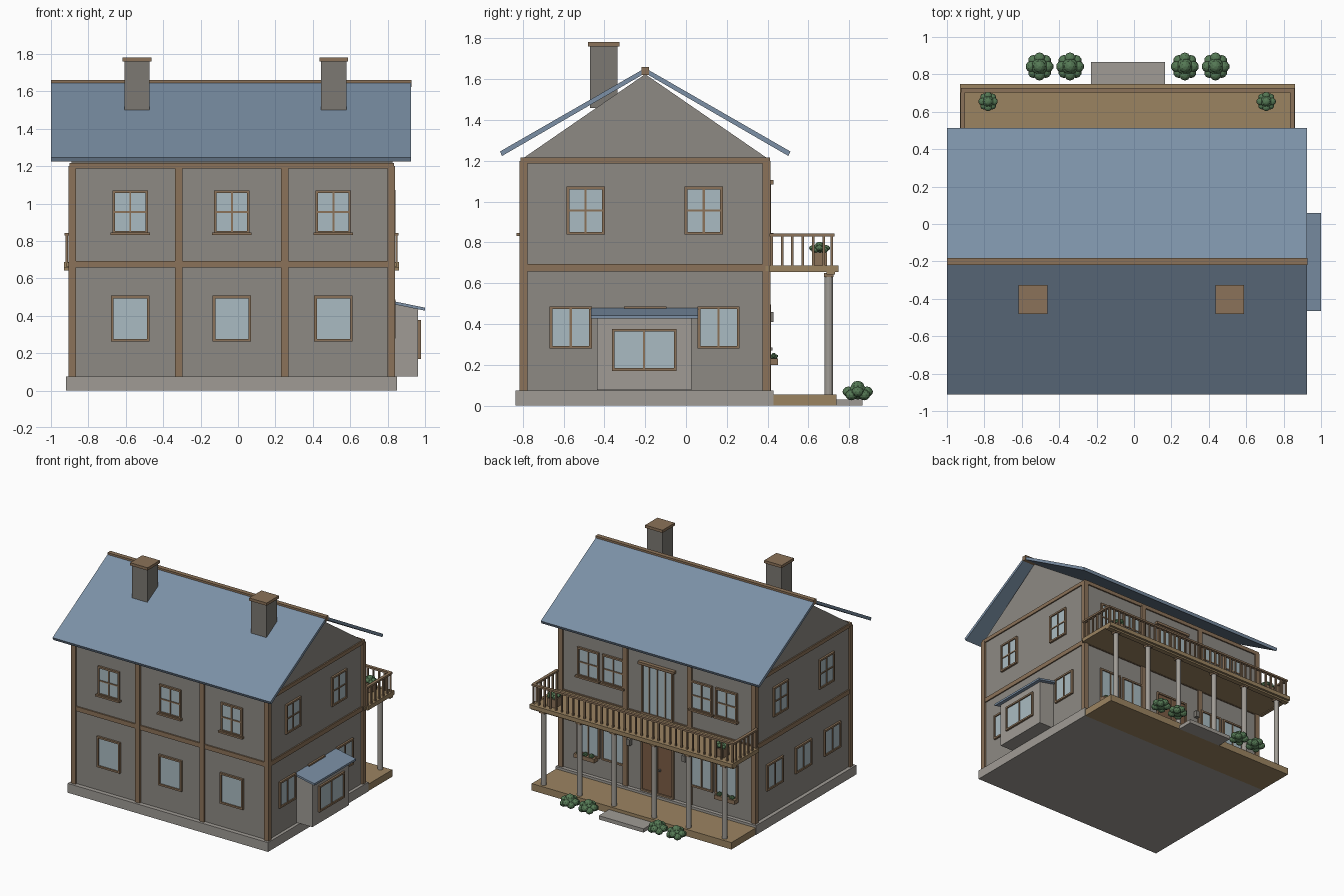
import bpy, bmesh
from math import cos, sin, pi
from mathutils import Matrix, Vector

if "Cube" in bpy.data.objects:
    bpy.data.objects.remove(bpy.data.objects["Cube"])

def mat(name, r, g, b):
    m = bpy.data.materials.new(name)
    m.diffuse_color = (r, g, b, 1)
    m.use_nodes = True
    m.node_tree.nodes["Principled BSDF"].inputs["Base Color"].default_value = m.diffuse_color
    return m

WALL = mat("wall_stone", .27, .255, .23)
PALE = mat("pale_stone", .35, .33, .30)
WOOD = mat("timber", .26, .17, .10)
DECK = mat("deck_wood", .33, .23, .12)
DOOR = mat("door_wood", .20, .11, .06)
ROOF = mat("roof_blue", .20, .28, .38)
DARK = mat("chimney_stone", .20, .19, .17)
GLASS = mat("glass", .40, .50, .54)
LEAF = mat("leaf", .09, .19, .09)
CX, CY = -.033, -.2   # centre of the house body

def finish(name, bm, m):
    me = bpy.data.meshes.new(name)
    bmesh.ops.recalc_face_normals(bm, faces=bm.faces)
    bm.to_mesh(me)
    bm.free()
    me.materials.append(m)
    ob = bpy.data.objects.new(name, me)
    bpy.context.collection.objects.link(ob)
    return ob

def boxes(name, spans, m, tf=Matrix()):
    """One object from boxes given as (x0, x1, y0, y1, z0, z1)."""
    bm = bmesh.new()
    for x0, x1, y0, y1, z0, z1 in spans:
        t = Matrix.Translation(((x0 + x1) / 2, (y0 + y1) / 2, (z0 + z1) / 2))
        s = Matrix.Diagonal((x1 - x0, y1 - y0, z1 - z0, 1))
        bmesh.ops.create_cube(bm, size=1, matrix=tf @ t @ s)
    return finish(name, bm, m)

def prism(name, pts, a, b, m, axis='x'):
    """Extrude a profile along x (pts are y,z) or along y (pts are x,z)."""
    bm = bmesh.new()
    vs = [bm.verts.new((a, p, z) if axis == 'x' else (p, a, z)) for p, z in pts]
    f = bm.faces.new(vs)
    r = bmesh.ops.extrude_face_region(bm, geom=[f])
    d = Vector((b - a, 0, 0)) if axis == 'x' else Vector((0, b - a, 0))
    bmesh.ops.translate(bm, vec=d, verts=[v for v in r['geom'] if isinstance(v, bmesh.types.BMVert)])
    return finish(name, bm, m)

def side_matrix(side, u, z, wall):
    """Local x runs along the wall, local -y points outward."""
    ang = {'front': 0, 'right': pi / 2, 'back': pi, 'left': -pi / 2}[side]
    loc = (u, wall, z) if side in ('front', 'back') else (wall, u, z)
    return Matrix.Translation(loc) @ Matrix.Rotation(ang, 4, 'Z')

def window(name, side, u, z, wall, w, h, nx=2, nz=1, sill=False, m=WOOD, pane=GLASS):
    tf = side_matrix(side, u, z, wall)
    a, b, t, d = w / 2, h / 2, .014, -.016
    parts = [(-a, -a + t, d, 0, -b, b), (a - t, a, d, 0, -b, b),
             (-a + t, a - t, d, 0, -b, -b + t), (-a + t, a - t, d, 0, b - t, b)]
    for i in range(1, nx):
        c = -a + w * i / nx
        parts.append((c - .005, c + .005, d * .8, 0, -b + t, b - t))
    for i in range(1, nz):
        c = -b + h * i / nz
        parts.append((-a + t, a - t, d * .75, 0, c - .005, c + .005))
    if sill:
        parts.append((-a - .01, a + .01, -.03, 0, -b - .008, -b + .006))
    boxes(name + "_frame", parts, m, tf)
    boxes(name + "_pane", [(-a + t / 2, a - t / 2, -.006, .004, -b + t / 2, b - t / 2)], pane, tf)

def bush(name, x, y, z, r, hz):
    bm = bmesh.new()
    lobes = [(0, 0, .15, .62), (0, 0, .5, .45)]
    lobes += [(.6 * cos(i * pi / 4), .6 * sin(i * pi / 4), .12 * (-1) ** i, .4) for i in range(8)]
    for lx, ly, lz, s in lobes:
        bmesh.ops.create_icosphere(bm, subdivisions=2, radius=s * r, matrix=Matrix.Translation(
            (x + lx * r, y + ly * r, z + lz * hz)) @ Matrix.Diagonal((1, 1, hz / r, 1)))
    finish(name, bm, LEAF)

# House body, plinth and gables
X0, X1, Y0, Y1 = -.89, .825, -.80, .40
boxes("plinth", [(-.92, .85, -.835, .43, 0, .074)], PALE)
boxes("walls", [(X0, X1, Y0, Y1, .07, 1.21)], WALL)
prism("gables", [(-.81, 1.205), (.41, 1.205), (CY, 1.625)], X0, X1, WALL)

# Timber framing
posts = []
for x in (-.885, -.318, .25, .82):
    for y in (-.797, .395):
        posts.append((x - .02, x + .02, y - .019, y + .019, .074, 1.2))
boxes("timber_posts", posts, WOOD)
for n, z0, z1 in (("mid", .658, .694), ("top", 1.187, 1.217)):
    boxes(n + "_beams", [(-.9, .835, -.811, -.79, z0, z1), (-.9, .835, .39, .411, z0, z1),
                         (-.9, -.88, -.79, .39, z0, z1), (.815, .835, -.79, .39, z0, z1)], WOOD)

# Roof and ridge
for n, s in (("front", -1), ("back", 1)):
    prism(n + "_roof", [(CY, 1.655), (CY + s * .712, 1.246), (CY + s * .702, 1.224), (CY, 1.63)],
          -1.0, .925, ROOF)
boxes("ridge_beam", [(-1.0, .928, CY - .018, CY + .018, 1.622, 1.66)], WOOD)

# Chimneys
for i, x in enumerate((-.54, .512)):
    boxes(f"chimney_{i}", [(x - .068, x + .068, -.47, -.335, 1.46, 1.765)], DARK)
    boxes(f"chimney_cap_{i}", [(x - .077, x + .077, -.48, -.325, 1.76, 1.782)], WOOD)

# Front windows
for i in (-1, 0, 1):
    x = CX + i * .543
    window(f"front_upper_window_{i + 1}", 'front', x, .955, Y0, .19, .23, 2, 2, True)
    window(f"front_lower_window_{i + 1}", 'front', x, .385, Y0, .205, .245, 1, 1)

# Side windows
for side, wall in (('right', X1), ('left', X0)):
    for i, y in enumerate((-.492, .087)):
        window(f"{side}_upper_window_{i}", side, y, .956, wall, .188, .235, 2, 2)
    for i, y in enumerate((-.565, CY, .16)):
        window(f"{side}_lower_window_{i}", side, y, .383, wall, .207, .208, 2, 1)

# Bay on the right side
prism("bay_walls", [(X1 - .01, .076), (.963, .076), (.963, .435), (X1 - .01, .468)], -.437, .027, PALE, 'y')
prism("bay_roof", [(X1, .463), (X1, .479), (1.0, .443), (1.0, .427)], -.465, .06, ROOF, 'y')
window("bay_window", 'right', -.205, .273, .963, .318, .207, 2, 1)

# Back windows, doors, lanterns and flower boxes
for k, s in enumerate((-1, 1)):
    for j, off in enumerate((.39, .61)):
        x = CX + s * off
        window(f"back_upper_window_{k}{j}", 'back', x, .955, Y1, .19, .23, 2, 2, True)
        window(f"back_lower_window_{k}{j}", 'back', x, .36, Y1, .2, .27, 2, 1)
    x = CX + s * .62
    boxes(f"flower_box_{k}", [(x - .09, x + .09, .40, .45, .2, .232)], WOOD)
    for j in (-1, 0, 1):
        bush(f"box_flowers_{k}{j + 1}", x + j * .055, .43, .24, .022, .02)
    x = CX + s * .245
    boxes(f"lantern_{k}", [(x - .015, x + .015, .40, .43, .41, .46)], DARK)
window("balcony_door", 'back', CX, .89, Y1, .28, .4, 4, 1)
boxes("balcony_door_lintel", [(CX - .16, CX + .16, .4, .43, 1.085, 1.105)], WOOD)
window("entrance_door", 'back', CX, .285, Y1, .29, .42, 2, 1, pane=DOOR)
boxes("door_knobs", [(CX + s * .025 - .006, CX + s * .025 + .006, .4, .425, .27, .285) for s in (-1, 1)], DARK)

# Porch deck and step
boxes("porch_deck", [(-.917, .847, .43, .737, 0, .055)], DECK)
boxes("porch_step", [(-.23, .165, .737, .865, 0, .03)], PALE)

# Porch columns with capitals
bm = bmesh.new()
caps = []
for off in (.178, .48, .8):
    for s in (-1, 1):
        x = CX + s * off
        bmesh.ops.create_cone(bm, cap_ends=True, segments=12, radius1=.02, radius2=.02, depth=.6,
                              matrix=Matrix.Translation((x, .70, .35)))
        caps.append((x - .024, x + .024, .676, .724, .63, .65))
columns = finish("porch_columns", bm, PALE)
boxes("column_capitals", caps, WOOD)

# Balcony floor, edge beam and railing
boxes("balcony_floor", [(-.917, .847, .39, .742, .66, .685)], DECK)
boxes("balcony_beams", [(-.93, .86, .69, .73, .642, .672), (-.93, -.905, .41, .745, .655, .687),
                        (.835, .86, .41, .745, .655, .687), (-.93, .86, .725, .748, .655, .687)], DECK)
RX0, RX1, RY = -.915, .847, .715
boxes("balcony_handrail", [(RX0 - .01, RX1 + .01, RY - .012, RY + .012, .828, .843),
                           (RX0 - .012, RX0 + .012, .41, RY - .012, .828, .843),
                           (RX1 - .012, RX1 + .012, .41, RY - .012, .828, .843)], WOOD)
bal = []
for i in range(36):
    x = RX0 + (RX1 - RX0) * i / 35
    bal.append((x - .006, x + .006, RY - .006, RY + .006, .68, .83))
for x in (RX0, RX1):
    for i in range(6):
        y = .42 + i * .051
        bal.append((x - .006, x + .006, y - .006, y + .006, .68, .83))
boxes("balcony_balusters", bal, WOOD)

# Planting: balcony pots and garden bushes
for i, x in enumerate((-.78, .707)):
    boxes(f"plant_pot_{i}", [(x - .037, x + .037, .617, .692, .685, .75)], WOOD)
    bush(f"pot_plant_{i}", x, .655, .768, .052, .037)
for i, x in enumerate((-.505, -.342, .272, .436)):
    bush(f"garden_bush_{i}", x, .842, .06, .075, .065)
